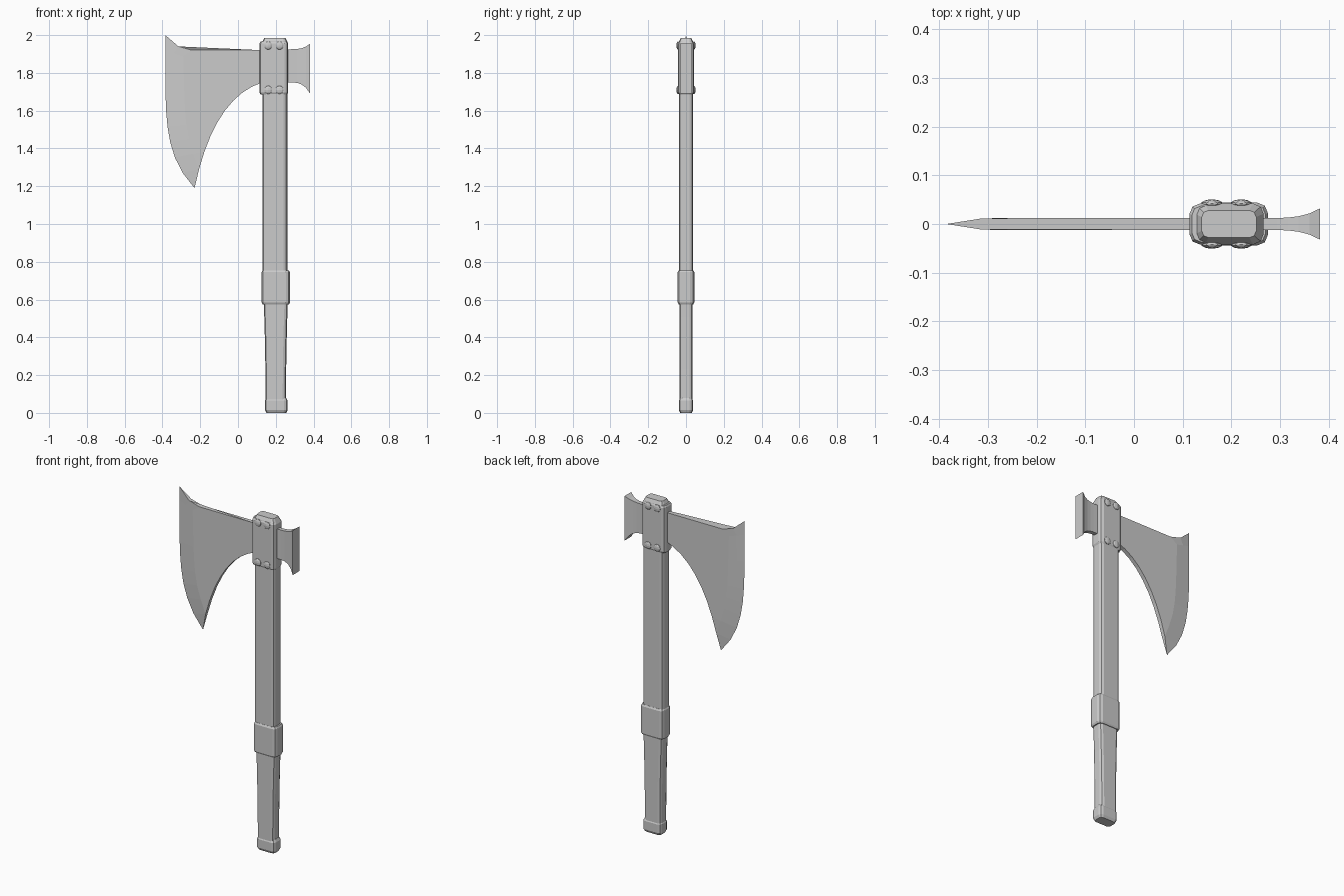
import bpy, bmesh, math
from mathutils import Matrix, Vector

cube = bpy.data.objects.get("Cube")
if cube:
    bpy.data.objects.remove(cube, do_unlink=True)

grey = bpy.data.materials.new("plain grey")
grey.use_nodes = True
grey.diffuse_color = (0.6, 0.6, 0.6, 1)
shader = grey.node_tree.nodes["Principled BSDF"]
shader.inputs["Base Color"].default_value = grey.diffuse_color

AXIS = 0.195  # the haft stands off centre, balancing the blade


def finish(name, bm):
    bmesh.ops.remove_doubles(bm, verts=bm.verts, dist=0.0001)
    bmesh.ops.recalc_face_normals(bm, faces=bm.faces)
    mesh = bpy.data.meshes.new(name)
    bm.to_mesh(mesh)
    bm.free()
    mesh.materials.append(grey)
    obj = bpy.data.objects.new(name, mesh)
    bpy.context.collection.objects.link(obj)


def loft(name, rings):
    """Skin a list of equal-length point rings and cap both ends."""
    bm = bmesh.new()
    loops = [[bm.verts.new(point) for point in ring] for ring in rings]
    count = len(loops[0])
    for lower, upper in zip(loops, loops[1:]):
        for i in range(count):
            j = (i + 1) % count
            bm.faces.new((lower[i], lower[j], upper[j], upper[i]))
    bm.faces.new(loops[0])
    bm.faces.new(loops[-1])
    finish(name, bm)


def rounded_ring(half_x, half_y, z, centre=AXIS):
    """Horizontal rectangle with three-point rounded corners."""
    radius = half_y / 2
    ring = []
    for quadrant in range(4):
        side_x = 1 if quadrant in (0, 3) else -1
        side_y = 1 if quadrant < 2 else -1
        for step in range(3):
            angle = (quadrant + step / 2) * math.pi / 2
            ring.append((
                centre + side_x * (half_x - radius) + radius * math.cos(angle),
                side_y * (half_y - radius) + radius * math.sin(angle),
                z))
    return ring


def block(name, bottom, top, half_x, half_y, lip, centre=AXIS):
    """Upright rounded block whose two ends are drawn in by a lip."""
    inner_x, inner_y = half_x - lip / 2, half_y - lip / 2
    loft(name, [
        rounded_ring(inner_x, inner_y, bottom, centre),
        rounded_ring(half_x, half_y, bottom + lip, centre),
        rounded_ring(half_x, half_y, top - lip, centre),
        rounded_ring(inner_x, inner_y, top, centre)])


def curve(start, pull, end, t):
    """Point on a quadratic curve from start to end, drawn towards pull."""
    return start.lerp(pull, t).lerp(pull.lerp(end, t), t)


# Haft: a grip that swells upwards, a straight shaft and its fittings
grip_rings = []
for i in range(7):
    t = i / 6
    grip_rings.append(rounded_ring(0.054 + 0.01 * t * t, 0.035, 0.05 + 0.55 * t, 0.2))
loft("grip", grip_rings)
block("shaft", 0.6, 1.985, 0.066, 0.038, lip=0.02)
block("pommel_cap", 0, 0.08, 0.06, 0.038, lip=0.015, centre=0.203)
block("grip_band", 0.575, 0.755, 0.075, 0.044, lip=0.01, centre=0.2)
block("head_socket", 1.685, 1.965, 0.076, 0.042, lip=0.01, centre=0.19)

# Blade: rows run from the cutting edge, across the bevel, to the back
BEVEL = 0.1
ROWS = 10
horn = Vector((-0.385, 2))
tip = Vector((-0.23, 1.19))
root_top = Vector((0.13, 1.92))
root_bottom = Vector((0.13, 1.75))
beard_pull = Vector((-0.13, 1.67))
depths = (0, BEVEL / 2, BEVEL)


def blade_ring(points):
    """Wrap a row of points front and back, thinning towards the edge."""
    front, back = [], []
    for point in points:
        depth = (point - points[0]).length
        half = min(depth, BEVEL) * 0.12
        front.append((point.x, -half, point.y))
        back.append((point.x, half, point.y))
    return front + back[::-1]


knee = Vector((horn.x + BEVEL * 0.7, root_top.y))
flat = Vector((horn.x + BEVEL * 1.4, root_top.y))
blade_rings = [blade_ring([curve(horn, knee, flat, d / BEVEL) for d in depths]
                          + [root_top])]
for i in range(1, ROWS + 1):
    t = i / ROWS
    edge = Vector((horn.x + (tip.x - horn.x) * t ** 5,
                   horn.y + (tip.y - horn.y) * t))
    beard = curve(root_bottom, beard_pull, tip, (i - 1) / (ROWS - 1))
    width = (beard - edge).length
    points = [edge.lerp(beard, min(d / max(width, BEVEL / ROWS), 1)) for d in depths]
    blade_rings.append(blade_ring(points + [beard]))
loft("axe_blade", blade_rings)

# Hammer poll flaring in every direction towards its striking face
poll_rings = []
for i in range(7):
    t = i / 6
    flare = t ** 4
    x = 0.25 + 0.132 * t
    half = 0.012 + 0.02 * flare
    bottom, top = 1.75 - 0.06 * flare, 1.925 + 0.03 * flare
    poll_rings.append([(x, -half, bottom), (x, half, bottom),
                       (x, half, top), (x, -half, top)])
loft("hammer_poll", poll_rings)

# Domed rivets at the corners of the socket, on both faces
for face, direction in (("front", -1), ("back", 1)):
    for level, z in (("lower", 1.71), ("upper", 1.945)):
        for side, offset in (("right", -1), ("left", 1)):
            bm = bmesh.new()
            place = Matrix.Translation((0.19 + offset * 0.03, direction * 0.042, z))
            bmesh.ops.create_uvsphere(
                bm, u_segments=10, v_segments=6, radius=0.022,
                matrix=place @ Matrix.Diagonal((1, 0.4, 1, 1)))
            finish(f"{face}_{level}_{side}_rivet", bm)
